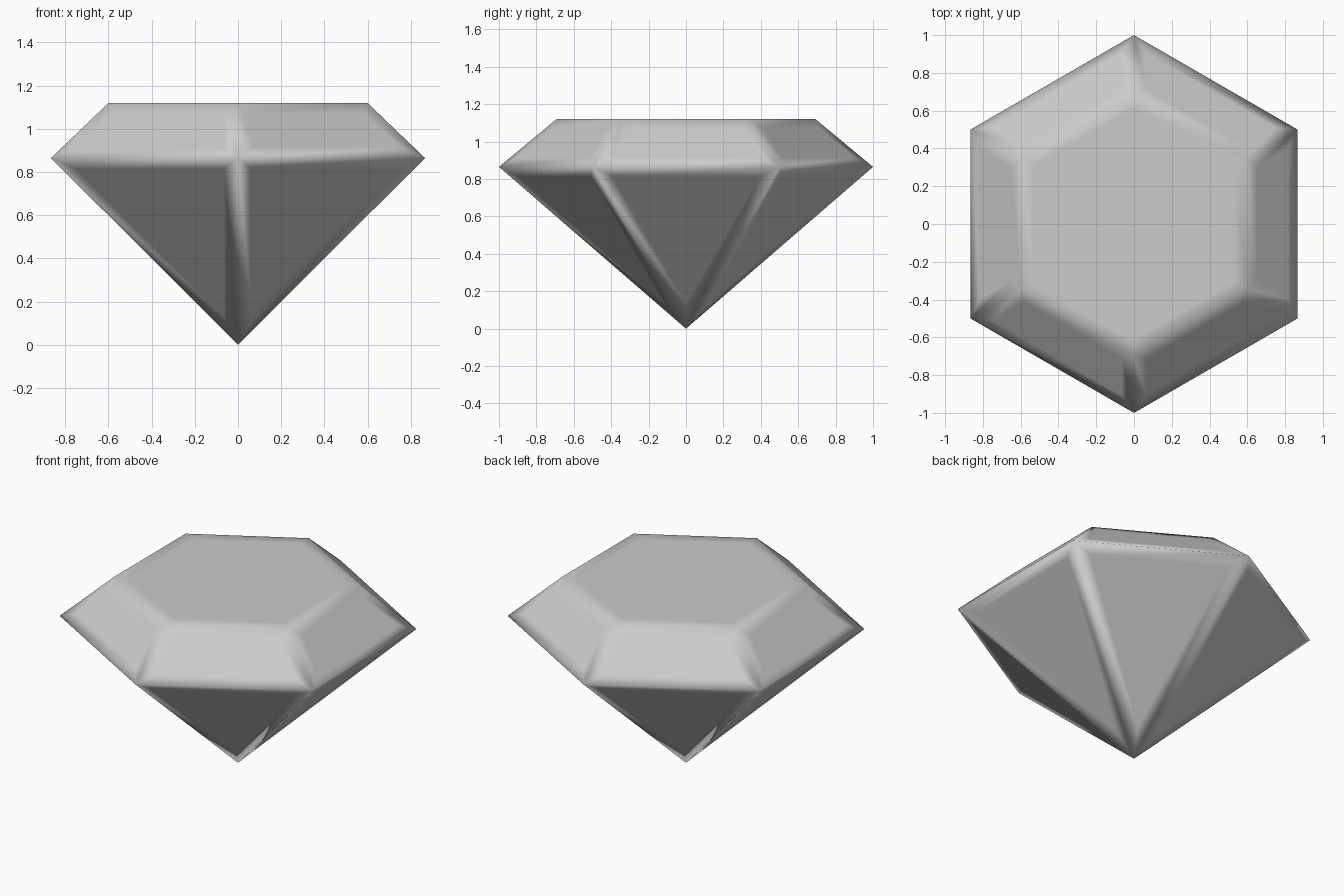
import bpy, bmesh
from math import sin, cos, pi

if "Cube" in bpy.data.objects:
    bpy.data.objects.remove(bpy.data.objects["Cube"])

SIDES = 6
bm = bmesh.new()

def ring(radius, z):
    """Hexagon of vertices with corners pointing along y."""
    return [bm.verts.new((radius * cos(pi / 2 + 2 * pi * i / SIDES),
                          radius * sin(pi / 2 + 2 * pi * i / SIDES), z))
            for i in range(SIDES)]

# Pointed base, widest girdle and flat table
tip = bm.verts.new((0, 0, 0))
girdle = ring(1.0, 0.865)
table = ring(0.692, 1.12)

bm.faces.new(table)
for i in range(SIDES):
    j = (i + 1) % SIDES
    bm.faces.new((girdle[i], girdle[j], table[j], table[i]))
    bm.faces.new((tip, girdle[j], girdle[i]))
bm.normal_update()

# Support loops keep facets flat while the edges shade softly
bmesh.ops.inset_individual(bm, faces=bm.faces[:], thickness=0.07,
                           use_even_offset=True)
bmesh.ops.recalc_face_normals(bm, faces=bm.faces)
for f in bm.faces:
    f.smooth = True

mesh = bpy.data.meshes.new("gemstone")
bm.to_mesh(mesh)
bm.free()
gem = bpy.data.objects.new("gemstone", mesh)
bpy.context.collection.objects.link(gem)
